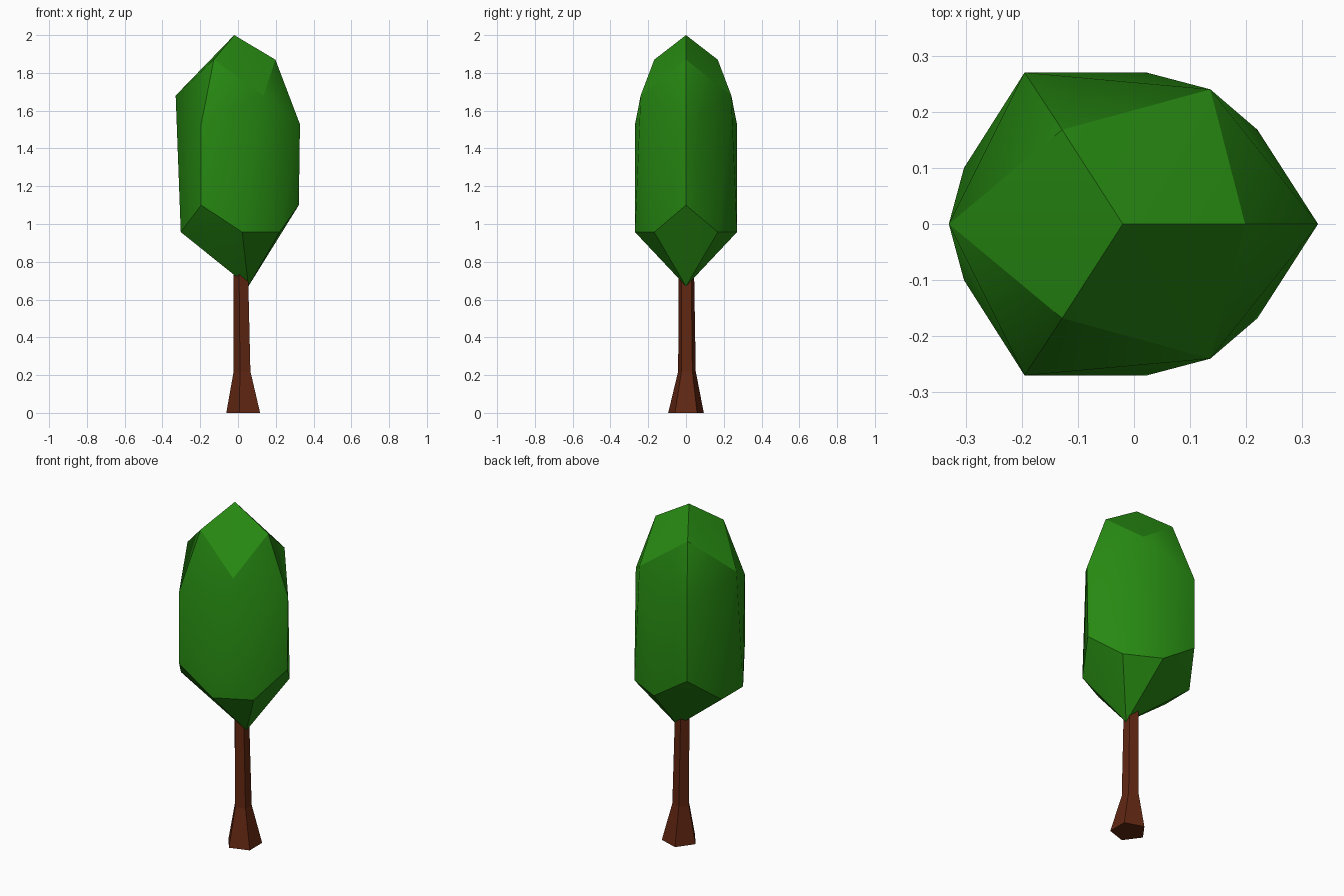
import bpy, bmesh, math

if "Cube" in bpy.data.objects:
    bpy.data.objects.remove(bpy.data.objects["Cube"])


def material(name, color):
    m = bpy.data.materials.new(name)
    m.diffuse_color = (*color, 1)
    m.use_nodes = True
    m.node_tree.nodes["Principled BSDF"].inputs["Base Color"].default_value = m.diffuse_color
    return m


def finish(bm, name, mat):
    bmesh.ops.recalc_face_normals(bm, faces=bm.faces)
    mesh = bpy.data.meshes.new(name)
    bm.to_mesh(mesh)
    bm.free()
    mesh.materials.append(mat)
    ob = bpy.data.objects.new(name, mesh)
    bpy.context.collection.objects.link(ob)
    return ob


leaf_green = material("leaf_green", (0.02, 0.25, 0.006))
bark_brown = material("bark_brown", (0.12, 0.02, 0.006))

# Trunk: five-sided rings with a flared foot (centre x, centre y, z, radius)
bm = bmesh.new()
rings = []
for cx, cy, z, r in [(0.037, 0, 0, 0.099), (0.026, 0.005, 0.22, 0.049),
                     (0.018, 0.002, 0.80, 0.042)]:
    angles = [math.pi + i * math.tau / 5 for i in range(5)]
    rings.append([bm.verts.new((cx + r * math.cos(a), cy + r * math.sin(a), z))
                  for a in angles])
for low, high in zip(rings, rings[1:]):
    for i in range(5):
        j = (i + 1) % 5
        bm.faces.new((low[i], low[j], high[j], high[i]))
bm.faces.new(rings[0][::-1])
bm.faces.new(rings[-1])
finish(bm, "trunk", bark_brown)

# Crown: faceted hull, points mirrored across y (x, half width, z)
bm = bmesh.new()
points = [(-0.02, 0, 2.0),
          (-0.128, 0.168, 1.87), (0.198, 0, 1.87),
          (-0.33, 0, 1.68), (0.136, 0.24, 1.68),
          (-0.195, 0.27, 1.528), (0.328, 0, 1.528),
          (-0.195, 0.27, 1.10), (0.322, 0, 1.10),
          (-0.303, 0.10, 0.957), (0.022, 0.27, 0.957), (0.22, 0.168, 0.957),
          (0.055, 0, 0.67)]
for x, y, z in points:
    for side in ((-1, 1) if y else (1,)):
        bm.verts.new((x, side * y, z))
bmesh.ops.convex_hull(bm, input=bm.verts[:])
crown = finish(bm, "crown", leaf_green)

# Soften only the shallow creases of the crown
bpy.context.view_layer.objects.active = crown
crown.select_set(True)
bpy.ops.object.shade_smooth_by_angle(angle=math.radians(30))
